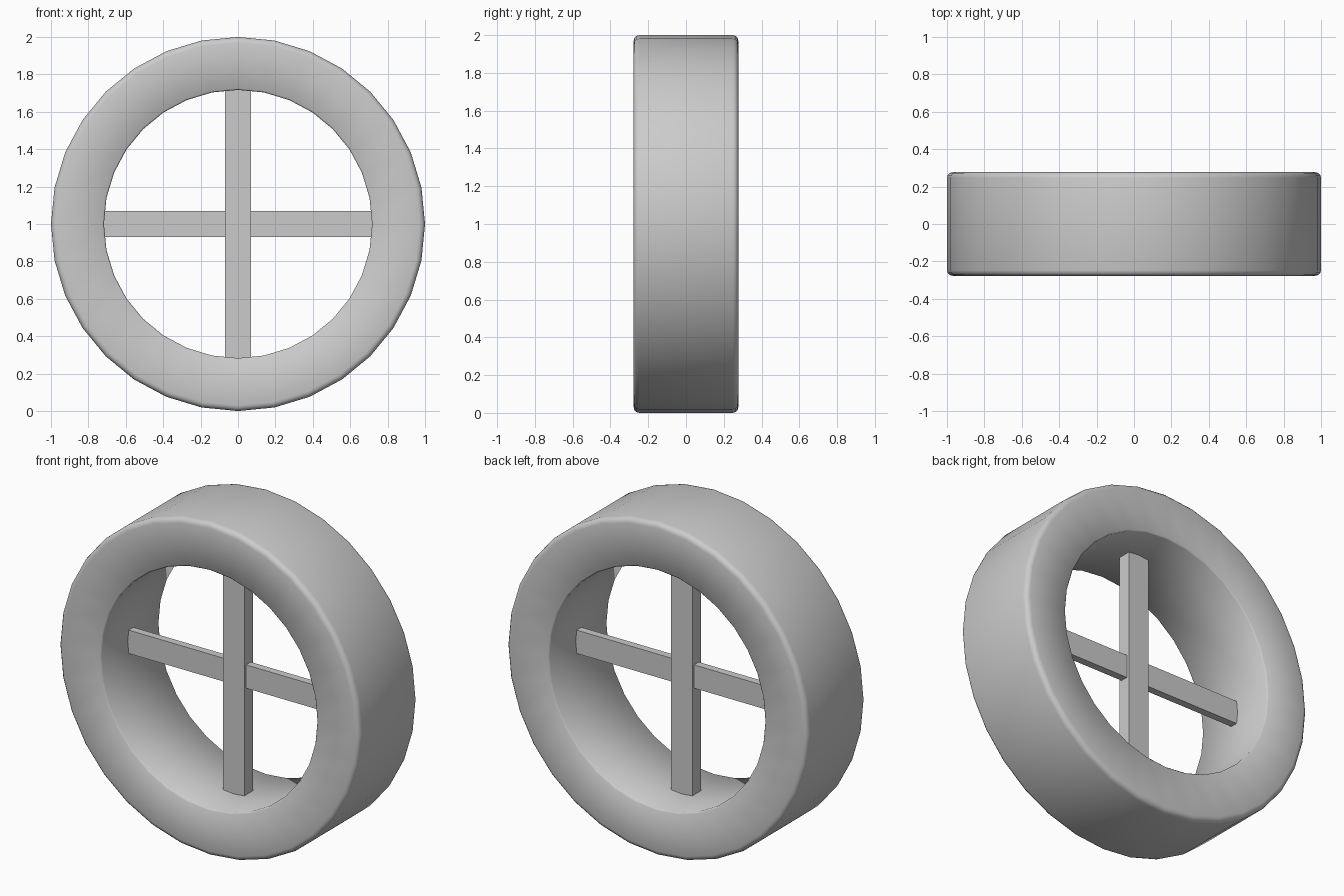
import bpy, bmesh
from math import sin, cos, pi

if "Cube" in bpy.data.objects:
    bpy.data.objects.remove(bpy.data.objects["Cube"])

SIDES = 32
R_OUT, R_IN, HALF_W = 1.0, 0.717, 0.277


def corner(cr, cy, rad, start, steps):
    """Quarter-round corner points in (radius, y)."""
    return [(cr + rad * cos(start + i * pi / 2 / steps),
             cy + rad * sin(start + i * pi / 2 / steps)) for i in range(steps + 1)]


def make_ring(name):
    # Closed cross-section: generous outer rounding, tiny inner rounding
    bo, bi = 0.03, 0.008
    prof = (corner(R_OUT - bo, HALF_W - bo, bo, 0, 3)
            + corner(R_IN + bi, HALF_W - bi, bi, pi / 2, 1)
            + corner(R_IN + bi, -HALF_W + bi, bi, pi, 1)
            + corner(R_OUT - bo, -HALF_W + bo, bo, 3 * pi / 2, 3))
    bm = bmesh.new()
    loops = []
    for i in range(SIDES):
        a = 2 * pi * i / SIDES
        loops.append([bm.verts.new((r * cos(a), y, 1 + r * sin(a))) for r, y in prof])
    n = len(prof)
    for i in range(SIDES):
        p, q = loops[i], loops[(i + 1) % SIDES]
        for j in range(n):
            k = (j + 1) % n
            bm.faces.new((p[j], p[k], q[k], q[j])).smooth = True
    bmesh.ops.recalc_face_normals(bm, faces=bm.faces)
    me = bpy.data.meshes.new(name)
    bm.to_mesh(me)
    bm.free()
    bpy.context.collection.objects.link(bpy.data.objects.new(name, me))


def make_bar(name, size):
    bpy.ops.mesh.primitive_cube_add(size=1, location=(0, 0, 1))
    ob = bpy.context.object
    ob.name = name
    ob.scale = size
    bpy.ops.object.transform_apply(location=False, rotation=False, scale=True)


# Tyre-like rim
make_ring("rim")

# Crossed spokes, ends sunk slightly into the rim
make_bar("vertical_spoke", (0.14, 0.08, 1.46))
make_bar("horizontal_spoke", (1.46, 0.045, 0.14))
